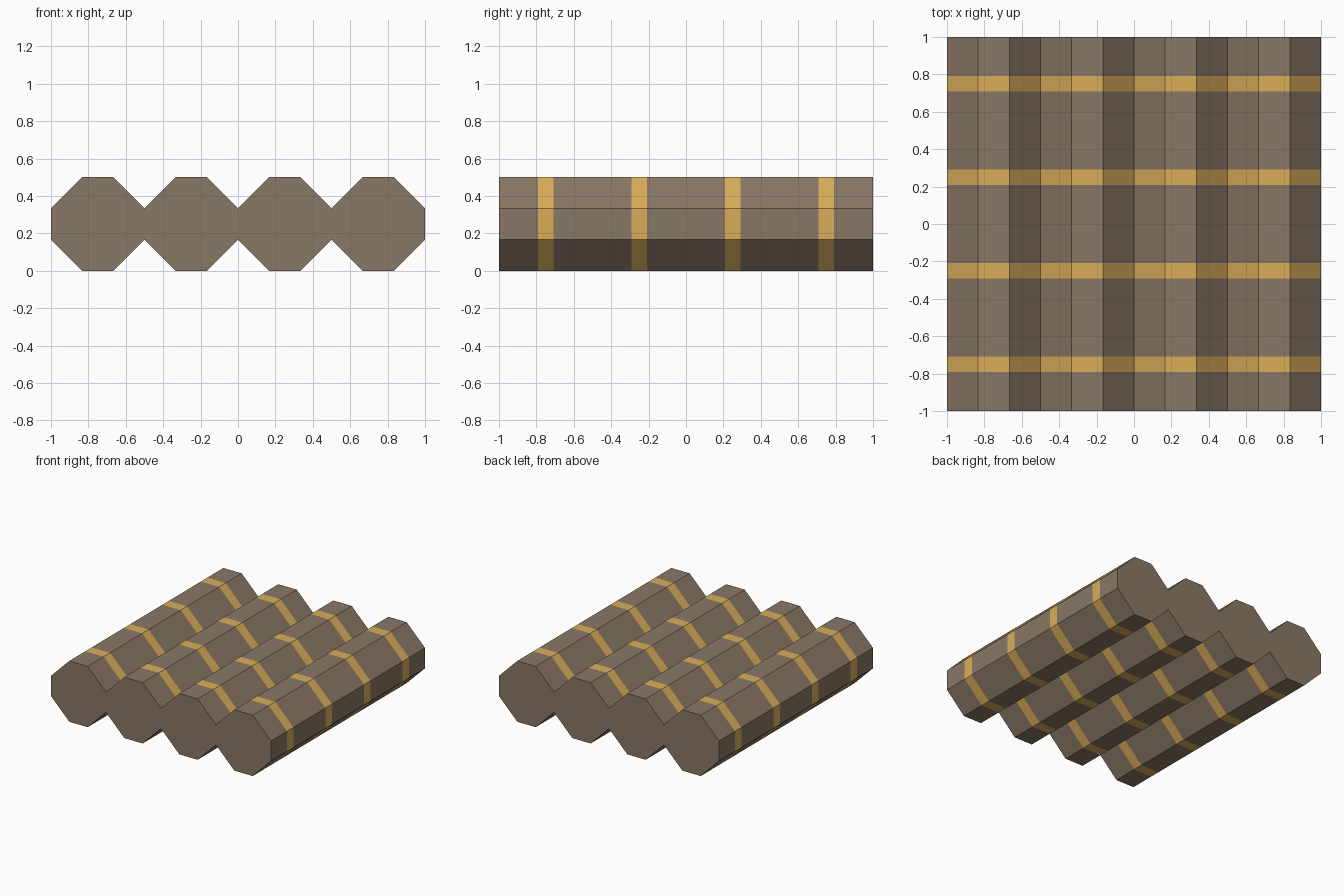
import bpy, bmesh

if "Cube" in bpy.data.objects:
    bpy.data.objects.remove(bpy.data.objects["Cube"])


def material(name, rgb):
    m = bpy.data.materials.new(name)
    m.diffuse_color = (*rgb, 1.0)
    m.use_nodes = True
    m.node_tree.nodes["Principled BSDF"].inputs["Base Color"].default_value = m.diffuse_color
    return m


wood = material("brown_wood", (0.254, 0.188, 0.133))
gold = material("gold_binding", (0.701, 0.423, 0.102))

R, C = 0.25, 1 / 12          # octagon half width, half length of its flat sides
BAND = 1 / 24                # half width of a binding
PROFILE = [(R, -C), (R, C), (C, R), (-C, R), (-R, C), (-R, -C), (-C, -R), (C, -R)]

# Stations along the log: ends plus both edges of each binding
stations = [-1.0]
for centre in (-0.75, -0.25, 0.25, 0.75):
    stations += [centre - BAND, centre + BAND]
stations.append(1.0)


def log(index):
    cx = -0.75 + 0.5 * index
    bm = bmesh.new()
    rings = [[bm.verts.new((cx + x, y, R + z)) for x, z in PROFILE] for y in stations]
    # Long sides; sides touching a neighbouring log stay open
    for i in range(len(rings) - 1):
        for j in range(8):
            if (j == 0 and index < 3) or (j == 4 and index > 0):
                continue
            k = (j + 1) % 8
            f = bm.faces.new((rings[i][j], rings[i + 1][j], rings[i + 1][k], rings[i][k]))
            f.material_index = i % 2      # every second segment is a binding
    # End caps
    bm.faces.new(rings[0])
    bm.faces.new(rings[-1][::-1])
    me = bpy.data.meshes.new(f"log_{index + 1}")
    bm.to_mesh(me)
    bm.free()
    me.materials.append(wood)
    me.materials.append(gold)
    bpy.context.collection.objects.link(bpy.data.objects.new(f"log_{index + 1}", me))


# Raft of four bound logs
for n in range(4):
    log(n)
